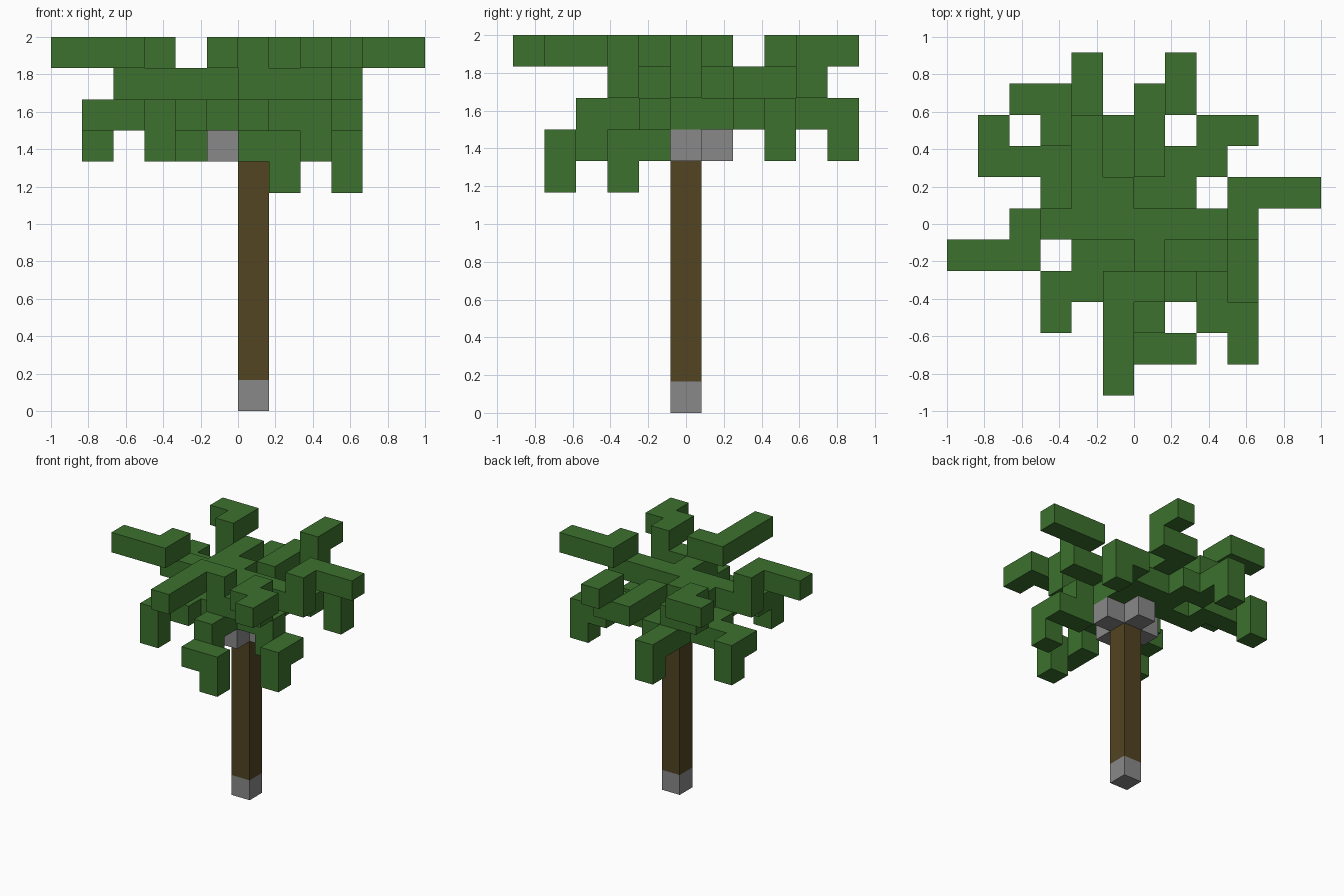
import bpy
import bmesh
from mathutils import Vector

cube = bpy.data.objects.get("Cube")
if cube:
    bpy.data.objects.remove(cube, do_unlink=True)

CELL = 1 / 6
ORIGIN = Vector((-1, -5.5 * CELL, 0))
STEP = {"E": (1, 0, 0), "W": (-1, 0, 0), "N": (0, 1, 0),
        "S": (0, -1, 0), "U": (0, 0, 1), "D": (0, 0, -1)}


def material(name, colour):
    mat = bpy.data.materials.new(name)
    mat.use_nodes = True
    mat.diffuse_color = (*colour, 1)
    bsdf = mat.node_tree.nodes["Principled BSDF"]
    bsdf.inputs["Base Color"].default_value = (*colour, 1)
    bsdf.inputs["Roughness"].default_value = 0.9
    return mat


leaf = material("leaf green", (0.045, 0.165, 0.027))
bark = material("bark brown", (0.085, 0.058, 0.016))
stone = material("plain grey", (0.25, 0.25, 0.25))


def walk(start, moves):
    """Cells visited when stepping from the start cell."""
    cells = [tuple(start)]
    for m in moves:
        cells.append(tuple(a + b for a, b in zip(cells[-1], STEP[m])))
    return cells


parts = []
used = set()


def part(name, mat, cells):
    own = [c for c in dict.fromkeys(cells) if c not in used]
    used.update(own)
    parts.append((name, mat, own))


# Trunk with its grey foot and the grey cross beneath the crown
part("trunk_foot", stone, [(6, 5, 0)])
part("trunk", bark, walk((6, 5, 1), "UUUUUU"))
part("trunk_collar", stone, [(6, 5, 8), (5, 5, 8), (7, 5, 8), (6, 4, 8), (6, 6, 8)])

# Middle of the crown
part("crown_core", leaf, walk((5, 5, 9), "EENWWSSEE") + [(6, 5, 10)])

# Rising fronds, each walked from the crown to its tip
rising = {
    "west": ((5, 5, 10), "WWWUSWW"),
    "east": ((7, 5, 10), "EEUNEE"),
    "south": ((6, 4, 10), "SUWSSS"),
    "south_east": ((7, 3, 10), "EUSES"),
    "north": ((6, 7, 9), "UNNEUN"),
    "north_west": ((5, 6, 10), "WNNWUNW"),
}
# Drooping fronds
drooping = {
    "north": ((5, 7, 9), "NWNND"),
    "north_west": ((4, 6, 9), "WNWWND"),
    "north_east": ((7, 6, 9), "NENED"),
    "south_east": ((7, 4, 9), "EDESD"),
    "south": ((6, 3, 9), "SDSED"),
    "south_west": ((5, 4, 9), "WSWSD"),
}
for kind, fronds in (("rising", rising), ("drooping", drooping)):
    for side, (start, moves) in fronds.items():
        part(f"{kind}_frond_{side}", leaf, walk(start, moves))


def build(name, mat, cells):
    """Make the outer skin of a group of cells, with flat areas merged."""
    bm = bmesh.new()
    for cell in cells:
        centre = Vector(cell) + Vector((0.5, 0.5, 0.5))
        for d in STEP.values():
            if tuple(a + b for a, b in zip(cell, d)) in used:
                continue
            n = Vector(d)
            u = Vector((d[1], d[2], d[0]))
            v = n.cross(u)
            corners = (-u - v, u - v, u + v, v - u)
            bm.faces.new([bm.verts.new(ORIGIN + CELL * (centre + (n + c) / 2))
                          for c in corners])
    bmesh.ops.remove_doubles(bm, verts=bm.verts, dist=0.001)
    bmesh.ops.dissolve_limit(bm, angle_limit=0.01, verts=bm.verts, edges=bm.edges)
    mesh = bpy.data.meshes.new(name)
    bm.to_mesh(mesh)
    bm.free()
    mesh.materials.append(mat)
    bpy.context.collection.objects.link(bpy.data.objects.new(name, mesh))


for p in parts:
    build(*p)
